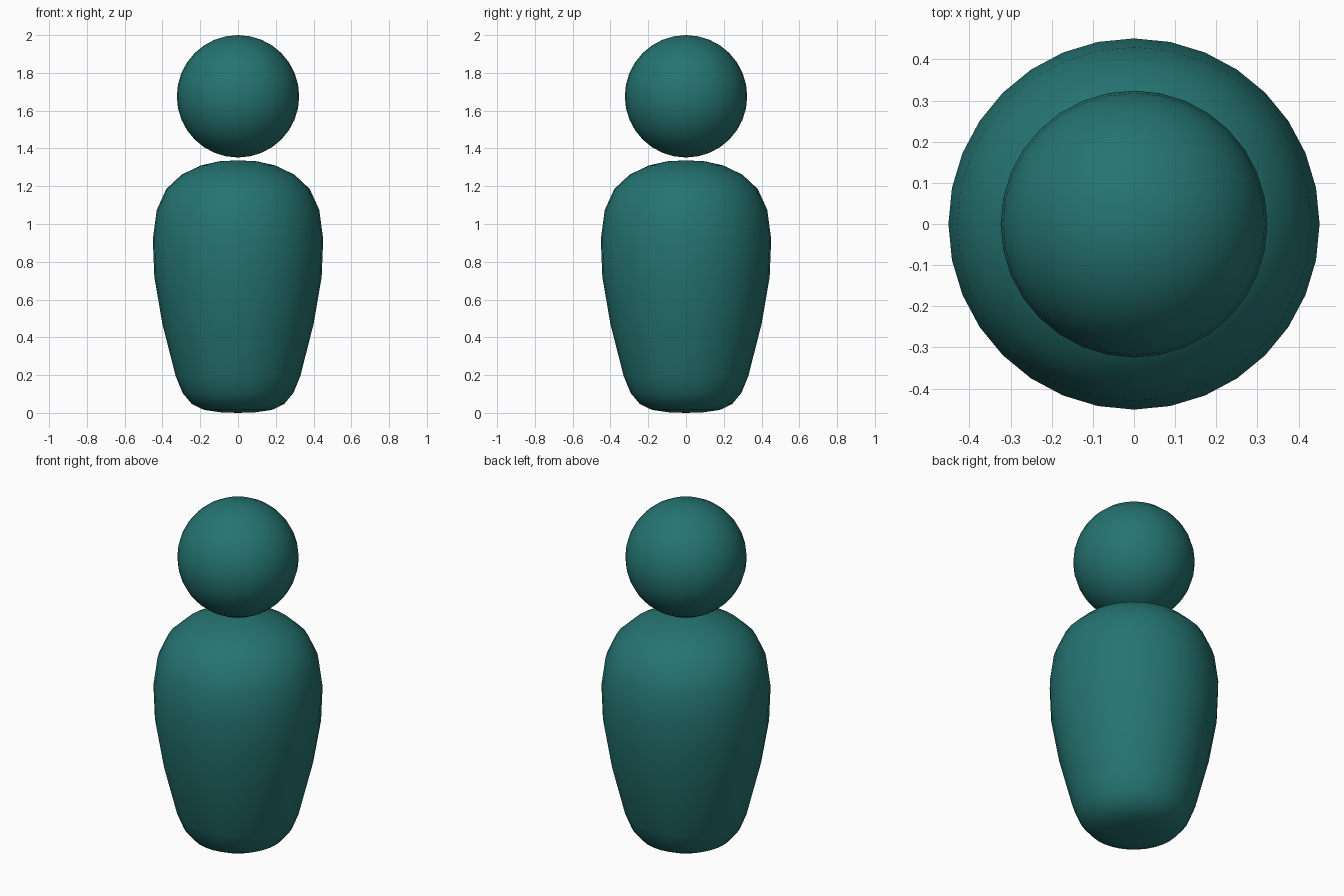
import bpy, bmesh, math

if "Cube" in bpy.data.objects:
    bpy.data.objects.remove(bpy.data.objects["Cube"])

teal = bpy.data.materials.new("teal")
teal.diffuse_color = (0.018, 0.175, 0.165, 1)
teal.use_nodes = True
teal.node_tree.nodes["Principled BSDF"].inputs["Base Color"].default_value = teal.diffuse_color


def lathe(name, profile, sides=32):
    """Spin a (radius, z) profile, with poles at both ends, around z."""
    bm = bmesh.new()
    verts = [bm.verts.new((r, 0, z)) for r, z in profile]
    edges = [bm.edges.new(pair) for pair in zip(verts, verts[1:])]
    bmesh.ops.spin(bm, geom=verts + edges, cent=(0, 0, 0), axis=(0, 0, 1),
                   angle=math.tau, steps=sides, use_duplicate=False)
    bmesh.ops.remove_doubles(bm, verts=bm.verts, dist=0.0005)
    bmesh.ops.recalc_face_normals(bm, faces=bm.faces)
    for f in bm.faces:
        f.smooth = True
    mesh = bpy.data.meshes.new(name)
    bm.to_mesh(mesh)
    bm.free()
    mesh.materials.append(teal)
    obj = bpy.data.objects.new(name, mesh)
    bpy.context.collection.objects.link(obj)
    return obj


# Rounded, tapering body
lathe("body", [
    (0, 0), (0.09, 0.003), (0.18, 0.016), (0.245, 0.048), (0.293, 0.105),
    (0.33, 0.195), (0.40, 0.47), (0.443, 0.72), (0.451, 0.92), (0.43, 1.075),
    (0.38, 1.185), (0.30, 1.26), (0.20, 1.309), (0.10, 1.332), (0, 1.337)])

# Ball head floating just above the body
bpy.ops.mesh.primitive_uv_sphere_add(segments=32, ring_count=16, radius=0.324,
                                     location=(0, 0, 1.676))
head = bpy.context.object
head.name = "head"
head.data.materials.append(teal)
bpy.ops.object.shade_smooth()
